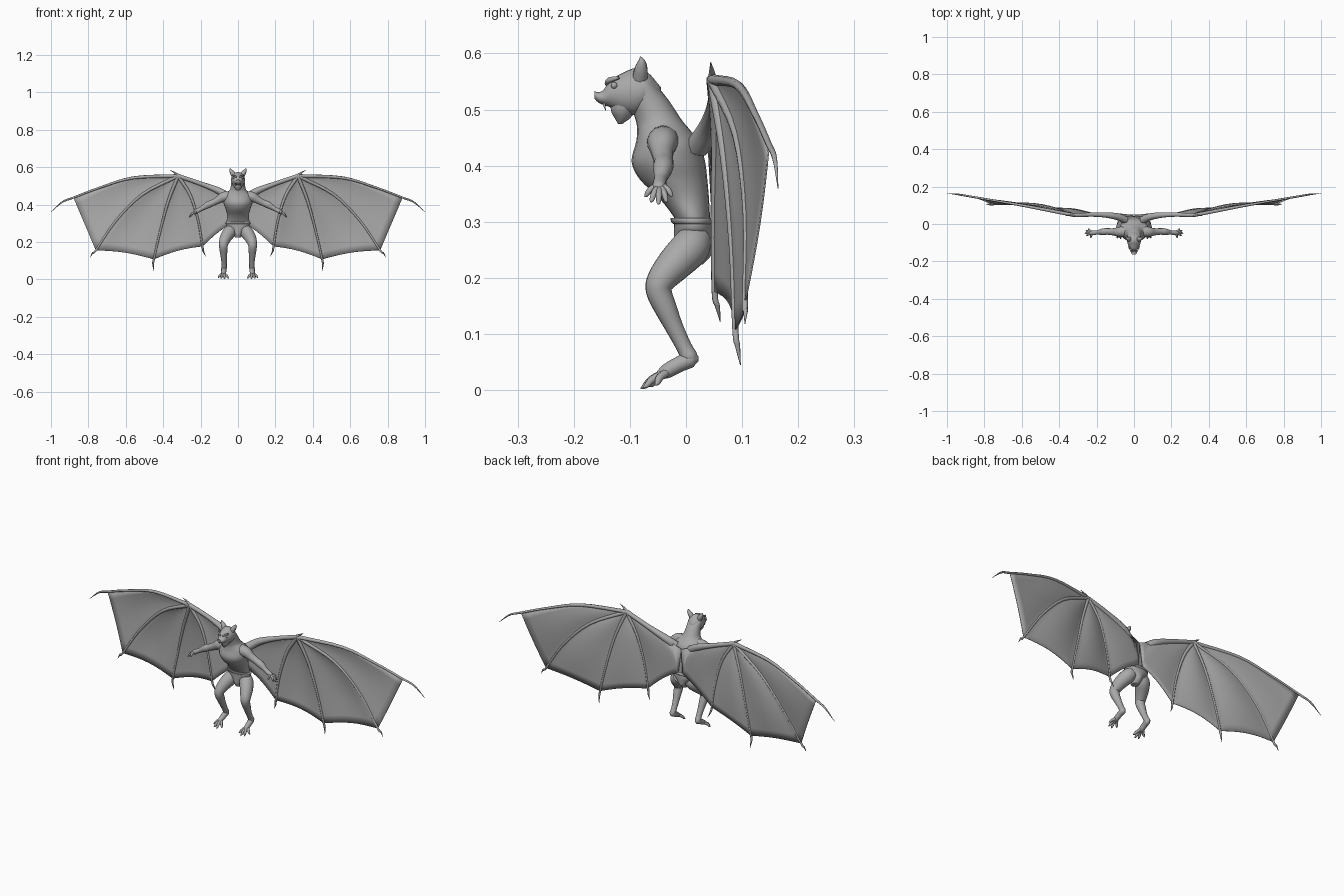
import bpy, bmesh, math
from mathutils import Vector, Quaternion

if "Cube" in bpy.data.objects:
    bpy.data.objects.remove(bpy.data.objects["Cube"])

grey = bpy.data.materials.new("grey_hide")
grey.diffuse_color = (0.4, 0.4, 0.4, 1)
grey.use_nodes = True
grey.node_tree.nodes["Principled BSDF"].inputs["Base Color"].default_value = grey.diffuse_color


def finish(name, bm, mirror=True, angle=60):
    bmesh.ops.recalc_face_normals(bm, faces=bm.faces)
    me = bpy.data.meshes.new(name)
    bm.to_mesh(me)
    bm.free()
    me.materials.append(grey)
    ob = bpy.data.objects.new(name, me)
    bpy.context.collection.objects.link(ob)
    bpy.ops.object.select_all(action='DESELECT')
    bpy.context.view_layer.objects.active = ob
    ob.select_set(True)
    bpy.ops.object.shade_smooth_by_angle(angle=math.radians(angle))
    if mirror:
        m = ob.modifiers.new("mirror", 'MIRROR')
        m.use_mirror_merge = False
    return ob


def smooth_rows(rows, steps):
    """Catmull-Rom interpolation of equal-length number rows."""
    rows = [Vector(r) for r in rows]
    p = [rows[0] * 2 - rows[1]] + rows + [rows[-1] * 2 - rows[-2]]
    out = []
    for i in range(1, len(p) - 2):
        a, b, c, d = p[i - 1:i + 3]
        for k in range(steps):
            t = k / steps
            out.append(0.5 * (2 * b + (c - a) * t + (2 * a - 5 * b + 4 * c - d) * t * t
                              + (3 * b - a - 3 * c + d) * t ** 3))
    return out + [rows[-1]]


def skin(bm, rings):
    """Bridge rings of points and cap both ends."""
    vs = [[bm.verts.new(p) for p in r] for r in rings]
    n = len(vs[0])
    for a, b in zip(vs, vs[1:]):
        for i in range(n):
            bm.faces.new((a[i], a[(i + 1) % n], b[(i + 1) % n], b[i]))
    bm.faces.new(vs[0])
    bm.faces.new(vs[-1][::-1])


def tube(bm, rows, steps=4, sides=10):
    """Round limb through rows of (x, y, z, radius)."""
    pts = smooth_rows(rows, steps)
    c = [Vector(p[:3]) for p in pts]
    rings, old, q = [], Vector((0, 0, 1)), Quaternion()
    for i, p in enumerate(pts):
        t = (c[min(i + 1, len(c) - 1)] - c[max(i - 1, 0)]).normalized()
        q = old.rotation_difference(t) @ q
        old = t
        r = max(p[3], 0.0008)
        rings.append([c[i] + q @ Vector((r * math.cos(2 * math.pi * k / sides),
                                         r * math.sin(2 * math.pi * k / sides), 0))
                      for k in range(sides)])
    skin(bm, rings)


def tubes(name, paths, **kw):
    bm = bmesh.new()
    for p in paths:
        tube(bm, p, **kw)
    return finish(name, bm)


def loft(name, rows, along, sides=24, steps=4):
    """Oval sections: rows of (position, low, high, half width) along 'z' or 'y'."""
    rings = []
    for s, lo, hi, w in smooth_rows(rows, steps):
        ring = []
        for k in range(sides):
            a = 2 * math.pi * k / sides
            v = (lo + hi) / 2 + (hi - lo) / 2 * math.sin(a)
            x = w * math.cos(a)
            ring.append((x, v, s) if along == 'z' else (x, s, v))
        rings.append(ring)
    bm = bmesh.new()
    skin(bm, rings)
    return finish(name, bm, mirror=False)


# torso and neck
loft("torso", [(.235, .005, .03, .015), (.265, -.010, .043, .048), (.30, -.017, .043, .061),
               (.34, -.046, .041, .058), (.375, -.082, .038, .066), (.407, -.097, .034, .077),
               (.442, -.089, .024, .078), (.465, -.087, .006, .056), (.482, -.09, -.008, .042),
               (.518, -.10, -.032, .036), (.55, -.10, -.058, .034), (.572, -.09, -.075, .012)], 'z')

# head with a short upturned snout
loft("head", [(-.163, .519, .533, .009), (-.157, .513, .531, .014), (-.147, .508, .535, .018),
              (-.135, .504, .553, .023), (-.115, .494, .564, .031), (-.09, .490, .574, .037),
              (-.068, .502, .566, .034), (-.045, .520, .540, .012)], 'y')

# jaw, with pointed chin
loft("jaw", [(.474, -.121, -.114, .004), (.484, -.127, -.10, .014),
             (.497, -.134, -.09, .022), (.515, -.135, -.08, .026)], 'z', sides=14)

# ears, fangs, eyes, brow
tubes("ears", [[(.022, -.082, .556, .014), (.032, -.080, .572, .012),
                (.040, -.079, .585, .007), (.043, -.081, .594, .001)]])
tubes("fangs", [[(.011, -.146, .512, .003), (.011, -.145, .505, .002), (.011, -.143, .498, .0005)]], sides=6)
tubes("brow_ridges", [[(.006, -.142, .545, .003), (.018, -.137, .552, .005), (.029, -.120, .557, .003)]], sides=8)
bm = bmesh.new()
bmesh.ops.create_uvsphere(bm, u_segments=12, v_segments=8, radius=.006)
bmesh.ops.translate(bm, verts=bm.verts, vec=(.0235, -.128, .543))
finish("eyes", bm)

# loincloth with waistband
loft("loincloth", [(.224, -.013, .030, .016), (.242, -.020, .046, .024), (.262, -.021, .049, .036),
                   (.285, -.021, .049, .062), (.303, -.022, .047, .065)], 'z')
loft("waistband", [(.296, -.023, .049, .066), (.299, -.026, .051, .068),
                   (.304, -.028, .051, .068), (.307, -.027, .049, .066)], 'z', steps=1)

# arms and spread fingers
tubes("arms", [[(.045, -.040, .442, .030), (.078, -.042, .440, .027), (.108, -.042, .423, .020),
                (.138, -.040, .408, .0175), (.165, -.041, .396, .018), (.195, -.045, .378, .012),
                (.212, -.047, .369, .012), (.228, -.048, .360, .012), (.236, -.048, .355, .006)]], sides=14)
tips = [(.232, -.074, .345), (.256, -.063, .335), (.263, -.049, .331), (.258, -.034, .335), (.245, -.024, .346)]
hand = Vector((.219, -.047, .366))
paths = []
for t in tips:
    t = Vector(t)
    mid = hand.lerp(t, .6) + Vector((.003, 0, .004))
    paths.append([(*hand, .007), (*mid, .0055), (*hand.lerp(t, .88), .004), (*t, .0005)])
tubes("fingers", paths, sides=8)

# legs and feet
tubes("legs", [[(.028, .018, .272, .030), (.046, .006, .252, .035), (.064, -.020, .225, .032),
                (.076, -.044, .196, .026), (.078, -.048, .175, .023), (.077, -.036, .145, .020),
                (.075, -.020, .110, .016), (.074, -.003, .076, .014), (.075, .006, .058, .015),
                (.075, .004, .049, .010)]], sides=16)
tubes("feet", [[(.075, .022, .056, .005), (.075, .010, .055, .014), (.076, -.012, .046, .014),
                (.077, -.034, .034, .013), (.077, -.048, .026, .008)]], sides=12)
paths = []
for tx, ty, tz in [(.050, -.066, .006), (.071, -.081, .0025), (.091, -.077, .004), (.108, -.055, .009)]:
    b, t = Vector((.077, -.030, .034)), Vector((tx, ty, tz))
    paths.append([(*b, .008), (*(b.lerp(t, .55) + Vector((0, -.002, .003))), .007),
                  (*b.lerp(t, .85), .005), (*t, .0007)])
tubes("toes", paths, sides=8)

# wing bones: arm, leading finger and three trailing fingers, each listed from the wrist
wrist = (.32, .047, .553)
arm = [wrist, (.20, .050, .512), (.10, .042, .472), (.045, .022, .435)]
lead = [wrist, (.56, .093, .543), (.74, .124, .490), (.88, .148, .437)]
outer = [wrist, (.51, .090, .455), (.655, .107, .310), (.76, .105, .155)]
middle = [wrist, (.372, .068, .420), (.415, .082, .260), (.45, .088, .107)]
inner = [wrist, (.255, .052, .450), (.212, .050, .310), (.19, .051, .176)]
claws = {"lead": [(.94, .158, .413), (1.0, .164, .360)],
         "outer": [(.776, .106, .143), (.79, .105, .118)],
         "middle": [(.453, .092, .078), (.45, .097, .045)],
         "inner": [(.185, .056, .150), (.172, .061, .122)]}
tubes("wing_arm_bones", [[(*p, r) for p, r in zip(arm, (.011, .012, .018, .022))]])
for nm, bone in (("lead", lead), ("outer", outer), ("middle", middle), ("inner", inner)):
    path = [(*p, r) for p, r in zip(bone, (.010, .008, .006, .0055))]
    path += [(*claws[nm][0], .0045), (*claws[nm][1], .0006)]
    tubes(nm + "_wing_finger", [path], sides=8)
tubes("wing_thumb_claws", [[(.315, .047, .553, .008), (.335, .046, .568, .005), (.362, .044, .584, .0006)]], sides=8)

# wing membrane, billowing back between neighbouring bones
root = [wrist, (.18, .052, .490), (.06, .052, .425), (.012, .047, .31)]
bm = bmesh.new()
N = 8
for a, b, depth in ((lead, outer, .008), (outer, middle, .016), (middle, inner, .014), (inner, root, .006)):
    pa, pb = smooth_rows(a, 4), smooth_rows(b, 4)
    grid = []
    for i, (u, v) in enumerate(zip(pa, pb)):
        t = i / (len(pa) - 1)
        row = []
        for k in range(N + 1):
            s = k / N
            p = u.lerp(v, s)
            p.y += depth * math.sin(math.pi * s) * math.sin(math.pi * min(t * .8, 1))
            p.z += .012 * math.sin(math.pi * s) * t ** 4 * (a is not lead)
            row.append(bm.verts.new(p))
        grid.append(row)
    for r, q in zip(grid, grid[1:]):
        for k in range(N):
            bm.faces.new((r[k], r[k + 1], q[k + 1], q[k]))
# upper web between the wing arm and the back
back = [wrist, (.20, .050, .512), (.10, .046, .472), (.0, .040, .435)]
pa, pb = smooth_rows(back, 4), smooth_rows(root, 4)
va, vb = [bm.verts.new(p) for p in pa], [bm.verts.new(p) for p in pb]
for i in range(len(va) - 1):
    bm.faces.new((va[i], va[i + 1], vb[i + 1], vb[i]))
bmesh.ops.remove_doubles(bm, verts=bm.verts, dist=.0005)
web = finish("wing_membrane", bm)
sol = web.modifiers.new("thickness", 'SOLIDIFY')
sol.thickness = .003
sol.offset = 0
